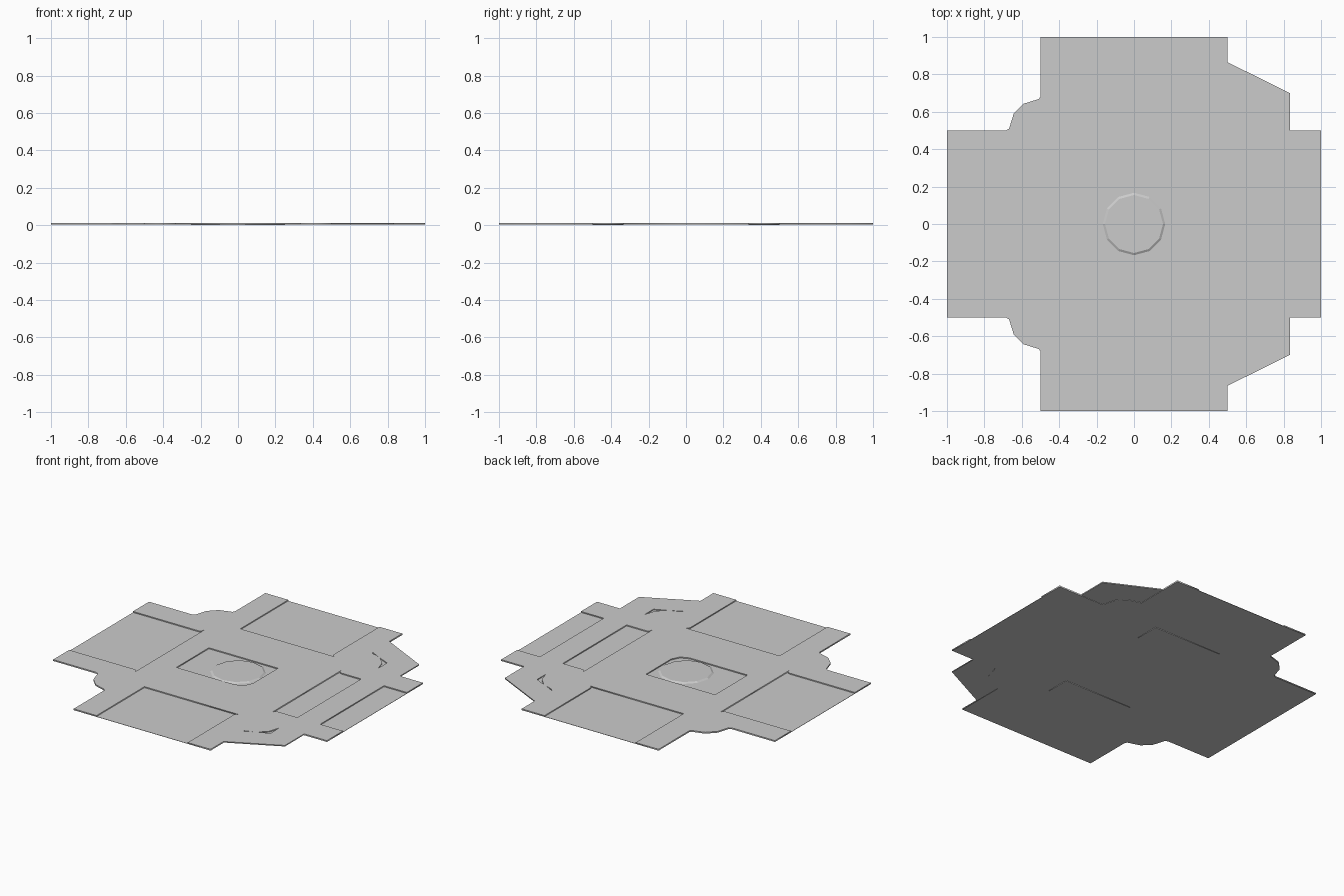
import bpy

if "Cube" in bpy.data.objects:
    bpy.data.objects.remove(bpy.data.objects["Cube"])

BASE, ROAD, TOP = 0.003, 0.005, 0.012


def mirrored(half):
    """Close a half outline (y > 0) by mirroring it across y = 0."""
    return half + [(x, -y) for x, y in reversed(half)]


def flip(loop):
    return [(x, -y) for x, y in loop]


def plate(name, loops, z0, z1):
    """Flat plate between two heights; inner loops become openings."""
    cu = bpy.data.curves.new(name, 'CURVE')
    cu.dimensions = '2D'
    cu.fill_mode = 'BOTH'
    cu.extrude = (z1 - z0) / 2
    for loop in loops:
        s = cu.splines.new('POLY')
        s.points.add(len(loop) - 1)
        for p, (x, y) in zip(s.points, loop):
            p.co = (x, y, 0, 1)
        s.use_cyclic_u = True
    ob = bpy.data.objects.new(name, cu)
    ob.location.z = (z0 + z1) / 2
    bpy.context.collection.objects.link(ob)
    bpy.ops.object.select_all(action='DESELECT')
    ob.select_set(True)
    bpy.context.view_layer.objects.active = ob
    bpy.ops.object.convert(target='MESH')


# Rounded kerb corner on the left side, shared by both layers
left_corner = [(-.5, 1), (-.5, .68), (-.51, .668), (-.59, .643), (-.643, .59),
               (-.668, .51), (-.685, .5), (-1, .5)]

# Road surface under everything except the raised corner wings
plate("road_base", [mirrored([(1, .5), (.667, .5), (.66, .515), (.64, .59),
                              (.59, .64), (.5, .667), (.5, 1)] + left_corner)],
      BASE, ROAD)

# Raised paving with recessed lanes, centre pocket and corner slits
paving = mirrored([(.833, .333), (1, .333), (1, .5), (.833, .5), (.833, .7),
                   (.5, .865), (.5, 1), (.333, 1), (.333, .52), (.338, .506),
                   (.355, .5), (-.333, .5), (-.333, 1)] + left_corner +
                  [(-1, .333), (-.52, .333), (-.506, .34), (-.5, .36)])
crossing = mirrored([(.667, .333), (.52, .333), (.506, .34), (.5, .36)])
pocket = [(-.333, .172), (.172, .172), (.172, -.09), (.145, -.145),
          (.09, -.167), (-.333, -.167)]
slits = [[(.5, .685), (.565, .652), (.515, .668)],
         [(.59, .64), (.663, .608), (.663, .515), (.64, .59)]]
slits += [flip(s) for s in slits]
plate("paving", [paving, crossing, pocket] + slits, ROAD, TOP)

# Floors of the corner slits
for s in slits:
    plate("slit_floor", [s], ROAD, ROAD + .001)

# Tapered twelve-sided disc in the centre pocket
bpy.ops.mesh.primitive_cone_add(vertices=12, radius1=.167, radius2=.155,
                                depth=TOP - ROAD,
                                location=(0, 0, (TOP + ROAD) / 2))
bpy.context.object.name = "centre_disc"

# Thin pads on the underside
for y in (-.4165, .4165):
    x0, x1, y0, y1 = -.25, .25, y - .0835, y + .0835
    plate("under_pad", [[(x0, y0), (x1, y0), (x1, y1), (x0, y1)]], 0, BASE)
